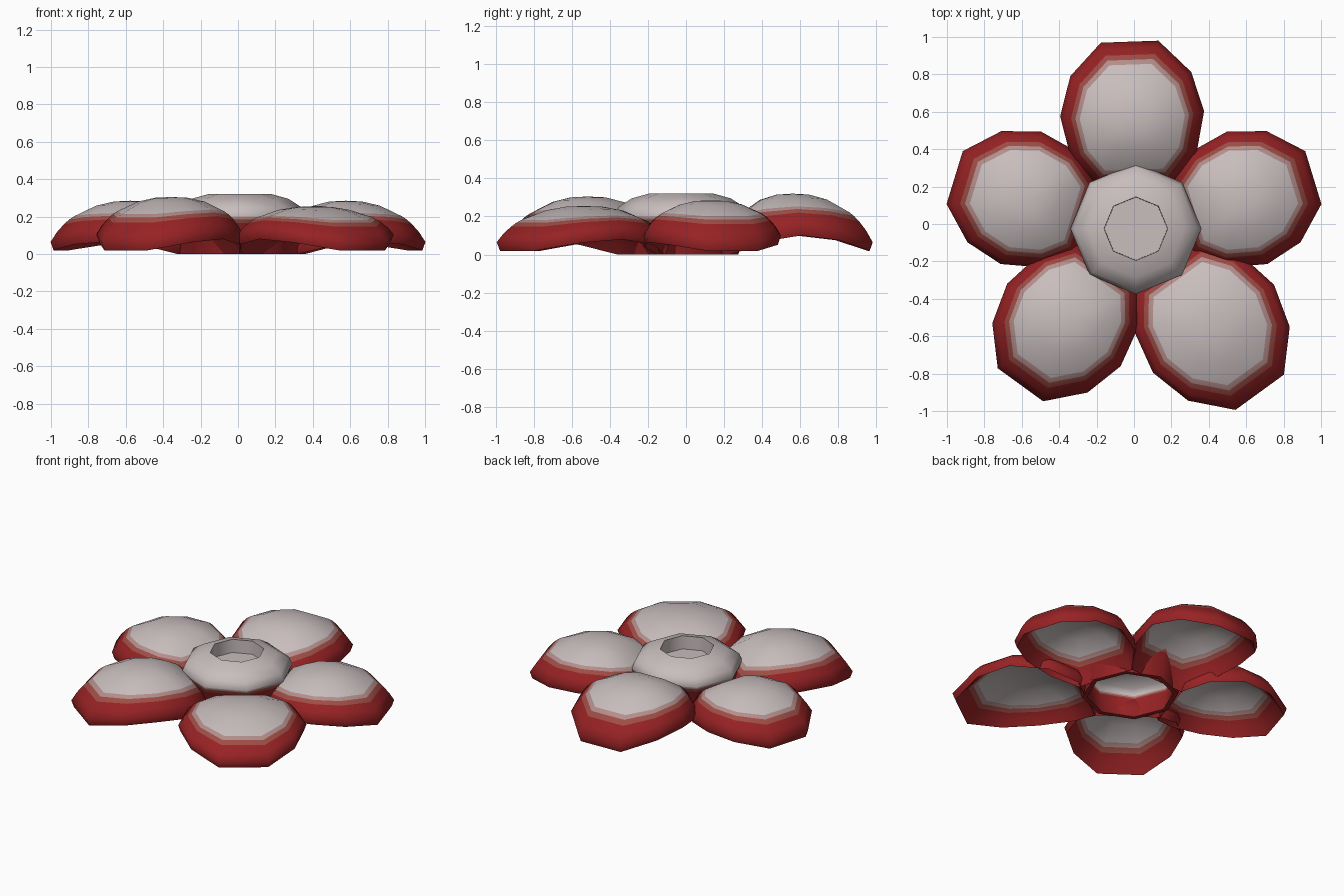
import bpy, bmesh
from math import sin, cos, pi, radians

cube = bpy.data.objects.get("Cube")
if cube:
    bpy.data.objects.remove(cube, do_unlink=True)


def make_material(name, rgb):
    mat = bpy.data.materials.new(name)
    mat.use_nodes = True
    mat.diffuse_color = (*rgb, 1)
    mat.node_tree.nodes["Principled BSDF"].inputs["Base Color"].default_value = (*rgb, 1)
    return mat


MATERIALS = [
    make_material("pale_grey", (0.58, 0.51, 0.51)),
    make_material("dusty_pink", (0.45, 0.27, 0.26)),
    make_material("salmon_red", (0.34, 0.075, 0.06)),
    make_material("deep_red", (0.31, 0.016, 0.018)),
]
GREY, PINK, SALMON, RED = range(4)


def loft(name, top, rings, bottom, colours):
    """Skin stacked rings and close both ends with a fan to a pole."""
    bm = bmesh.new()
    loops = [[bm.verts.new(p) for p in ring] for ring in rings]
    poles = [bm.verts.new(top), bm.verts.new(bottom)]
    count = len(loops[0])
    for i in range(count):
        j = (i + 1) % count
        bm.faces.new((poles[0], loops[0][i], loops[0][j])).material_index = colours[0]
        for a, b, colour in zip(loops, loops[1:], colours[1:]):
            bm.faces.new((a[i], b[i], b[j], a[j])).material_index = colour
        bm.faces.new((poles[1], loops[-1][j], loops[-1][i])).material_index = colours[-1]
    bmesh.ops.recalc_face_normals(bm, faces=bm.faces)
    mesh = bpy.data.meshes.new(name)
    bm.to_mesh(mesh)
    bm.free()
    for mat in MATERIALS:
        mesh.materials.append(mat)
    obj = bpy.data.objects.new(name, mesh)
    bpy.context.collection.objects.link(obj)
    bpy.context.view_layer.objects.active = obj
    obj.select_set(True)
    bpy.ops.object.shade_smooth_by_angle(angle=radians(75))
    obj.select_set(False)


# Dome profile: share of the outline, share of the height
DOME = [(0.22, 0.98), (0.45, 0.88), (0.73, 0.62), (0.79, 0.54), (0.85, 0.43), (0.93, 0.24), (1, 0)]
BANDS = [GREY, GREY, GREY, PINK, SALMON, RED, RED]
# Petal outline from tip to root, mirrored across its length
HALF = [(1, 0.4), (0.55, 0.84), (0, 1), (-0.6, 0.87), (-1, 0.55)]
OUTLINE = HALF + [(u, -v) for u, v in reversed(HALF)]
SHELL = 0.04


def petal(name, x, y, angle, length, width, peak, arch):
    turn = radians(angle)

    def place(du, dv, z):
        return (x + du * cos(turn) - dv * sin(turn), y + du * sin(turn) + dv * cos(turn), z)

    def ring(size, height, drop):
        points = []
        for u, v in OUTLINE:
            # The rim arches at the sides and dips at the tip and the root
            rim = arch + ((0.02 if u > 0 else 0) - arch) * u * u
            edge = rim + 0.045
            z = max(0, edge + (peak - edge) * height - drop)
            points.append(place(u * length * size - 0.03 * height, v * width * size, z))
        return points

    upper = [ring(t, h, 0) for t, h in DOME]
    lip = ring(0.96, 0, 0.045)
    lower = [ring(t * 0.94, h, SHELL) for t, h in reversed(DOME[:-1])]
    loft(name, place(-0.03, 0, peak), upper + [lip] + lower, place(-0.03, 0, peak - SHELL),
         BANDS + [RED] + BANDS[::-1])


petal("back_petal", -0.01, 0.59, 92, 0.385, 0.385, 0.32, 0.1)
petal("left_petal", 0.605, 0.14, 17, 0.37, 0.37, 0.285, 0.065)
petal("right_petal", -0.605, 0.14, 163, 0.37, 0.37, 0.285, 0.065)
petal("front_right_petal", -0.375, -0.54, 234, 0.395, 0.375, 0.305, 0.08)
petal("front_left_petal", 0.425, -0.56, 306, 0.42, 0.4, 0.255, 0.08)

# Flower centre: an eight-sided hollow cup with a sunken top
CUP = [(0.168, 0.23, GREY), (0.17, 0.32, GREY), (0.26, 0.295, GREY), (0.33, 0.25, GREY),
       (0.35, 0.2, GREY), (0.345, 0.185, PINK), (0.335, 0.165, SALMON), (0.3, 0, RED),
       (0.27, 0, RED), (0.29, 0.14, RED), (0.29, 0.15, SALMON), (0.29, 0.16, PINK),
       (0.27, 0.2, GREY)]


def octagon(radius, z):
    return [(0.01 + radius * cos(i * pi / 4), -0.025 + radius * sin(i * pi / 4), z)
            for i in range(8)]


loft("flower_centre", (0.01, -0.025, 0.23), [octagon(r, z) for r, z, _ in CUP],
     (0.01, -0.025, 0.2), [c for _, _, c in CUP] + [GREY])
